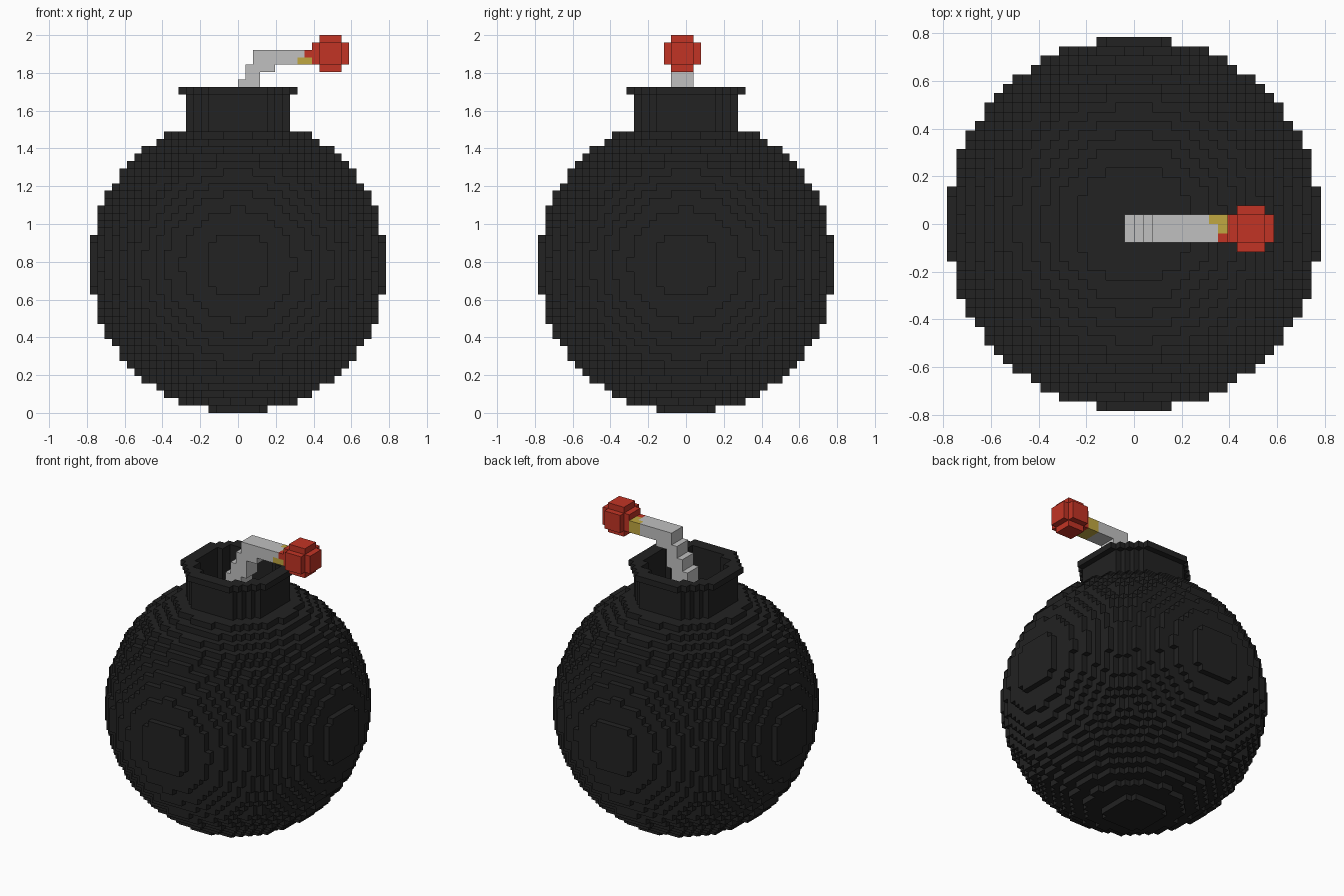
import bpy
import bmesh
from mathutils import Vector

cube = bpy.data.objects.get("Cube")
if cube:
    bpy.data.objects.remove(cube, do_unlink=True)

U = 2 / 51  # edge length of one block


def material(name, rgb):
    mat = bpy.data.materials.new(name)
    mat.use_nodes = True
    mat.diffuse_color = (*rgb, 1)
    mat.node_tree.nodes["Principled BSDF"].inputs["Base Color"].default_value = (*rgb, 1)
    return mat


BLACK = material("black iron", (0.016, 0.016, 0.016))
GREY = material("grey cord", (0.53, 0.53, 0.53))
RED = material("red spark", (0.54, 0.034, 0.018))
YELLOW = material("yellow ember", (0.53, 0.39, 0.052))

AXES = [Vector(a) for a in ((1, 0, 0), (0, 1, 0), (0, 0, 1))]


def blocks(name, cells, mat):
    """Build the outer skin of a set of unit blocks."""
    bm = bmesh.new()
    verts = {}

    def vert(p):
        key = tuple(round(c) for c in p)
        if key not in verts:
            verts[key] = bm.verts.new(Vector(key) * U)
        return verts[key]

    for cell in cells:
        base = Vector(cell)
        for i, n in enumerate(AXES):
            u, v = AXES[(i + 1) % 3], AXES[(i + 2) % 3]
            for side in (1, -1):
                if tuple(int(c) for c in base + n * side) in cells:
                    continue
                o = base + n if side > 0 else base
                ring = [o, o + u, o + u + v, o + v][::side]
                bm.faces.new([vert(p) for p in ring])
    mesh = bpy.data.meshes.new(name)
    bm.to_mesh(mesh)
    bm.free()
    mesh.materials.append(mat)
    obj = bpy.data.objects.new(name, mesh)
    bpy.context.collection.objects.link(obj)
    return obj


def box(x, y, z):
    return {(i, j, k) for i in range(*x) for j in range(*y) for k in range(*z)}


def ring(outer, inner, z):
    return {c for c in box((-9, 9), (-9, 9), z)
            if inner ** 2 < (c[0] + .5) ** 2 + (c[1] + .5) ** 2 <= outer ** 2}


# Round body, cut flat under the neck
body = {c for c in box((-20, 20), (-20, 20), (0, 38))
        if (c[0] + .5) ** 2 + (c[1] + .5) ** 2 + (c[2] - 19.5) ** 2 <= 400}
blocks("body", body, BLACK)

# Hollow neck with a lip
blocks("neck", ring(7.5, 6.5, (38, 44)) | ring(8.5, 6.5, (43, 44)), BLACK)

# Bent fuse: stacked steps, then a level arm, with a glowing end
W = (-2, 1)
fuse = (box((-1, 2), W, (38, 43)) | box((0, 3), W, (43, 45))
        | box((1, 3), W, (45, 46)) | box((1, 5), W, (46, 47))
        | box((2, 10), W, (47, 49)))
tip = box((9, 10), (-2, -1), (48, 49))
ember = {c for c in fuse - tip if c[0] == 9 or (c[0] == 8 and (c[1] == 0 or c[2] == 47))}
blocks("fuse", fuse - tip - ember, GREY)
blocks("fuse_ember", ember, YELLOW)

# Spark: three crossed bars
spark = (box((10, 15), W, (47, 50)) | box((11, 14), (-3, 2), (47, 50))
         | box((11, 14), W, (46, 51)))
blocks("spark", spark | tip, RED)
